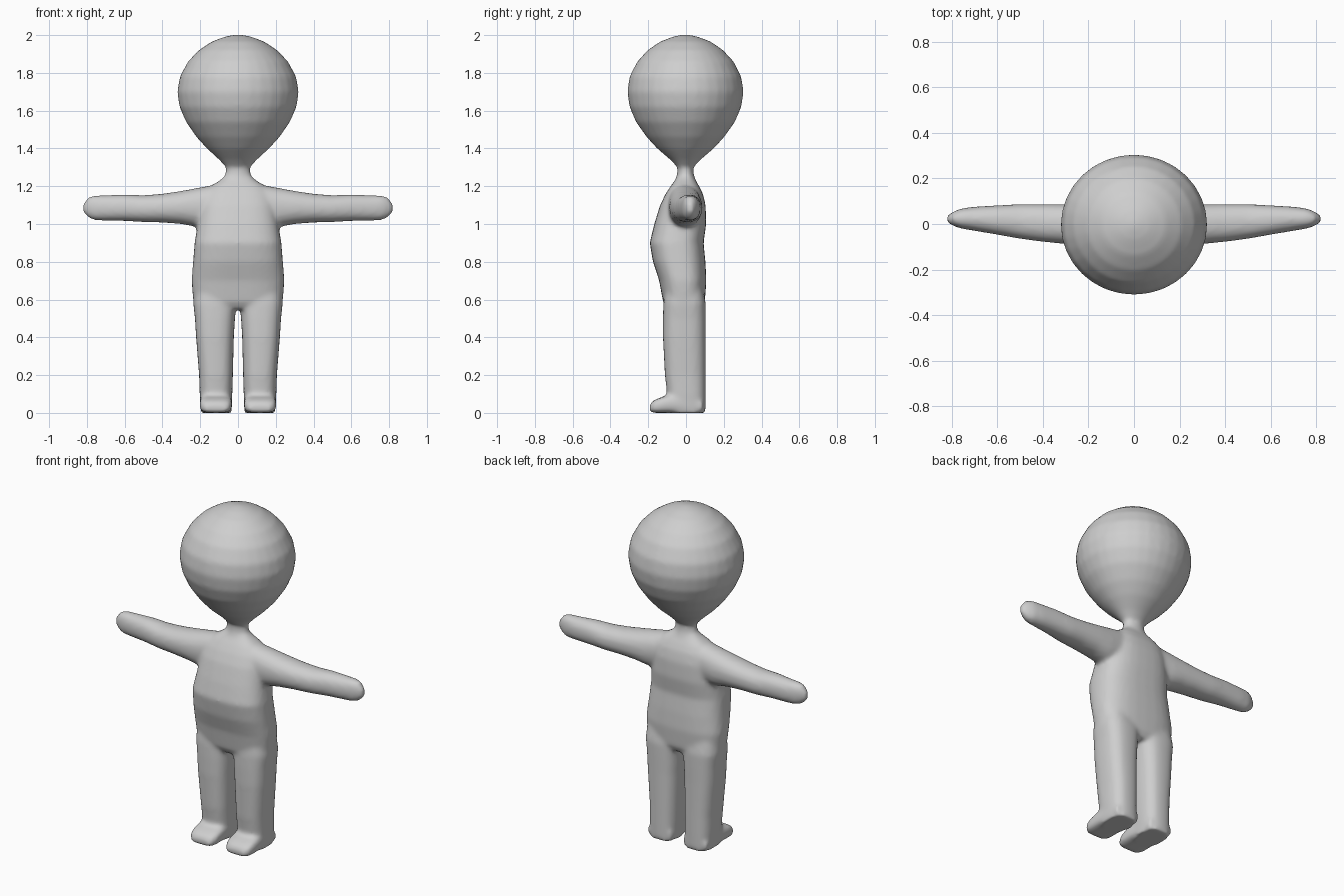
import bpy, bmesh, math

SIDES = 32
bm = bmesh.new()


def loft(axis, sections, power=1.0, mirror=False):
    """Skin rounded rings (position, a_min, a_max, b_min, b_max) along an axis."""
    for sign in ((1, -1) if mirror else (1,)):
        rings = []
        for p, a0, a1, b0, b1 in sections:
            ring = []
            for i in range(SIDES):
                t = 2 * math.pi * i / SIDES
                c, s = math.cos(t), math.sin(t)
                a = (a0 + a1) / 2 + (a1 - a0) / 2 * math.copysign(abs(c) ** power, c)
                b = (b0 + b1) / 2 + (b1 - b0) / 2 * math.copysign(abs(s) ** power, s)
                x, y, z = {"x": (p, a, b), "y": (a, p, b), "z": (a, b, p)}[axis]
                ring.append(bm.verts.new((sign * x, y, z)))
            rings.append(ring)
        for r0, r1 in zip(rings, rings[1:]):
            for i in range(SIDES):
                j = (i + 1) % SIDES
                bm.faces.new((r0[i], r0[j], r1[j], r1[i]))
        bm.faces.new(rings[0])
        bm.faces.new(rings[-1])


# Head tapering down into the thin neck: (height, half width, half depth)
head = [(1.22, .09, .06), (1.26, .068, .045), (1.30, .064, .042), (1.34, .10, .08),
        (1.40, .165, .15), (1.46, .22, .205), (1.54, .275, .262), (1.62, .31, .296),
        (1.70, .322, .308), (1.78, .308, .296), (1.86, .265, .255), (1.92, .208, .2),
        (1.965, .14, .135), (1.99, .075, .07), (2.002, .02, .02)]
loft("z", [(z, -w, w, -d - .003, d - .003) for z, w, d in head])

# Torso with a belly that bulges forward: (height, half width, front, back)
torso = [(.55, .20, -.10, .08), (.59, .237, -.122, .10), (.70, .246, -.142, .108),
         (.80, .238, -.175, .103), (.90, .23, -.192, .093), (1.0, .214, -.168, .107),
         (1.10, .20, -.137, .104), (1.16, .18, -.108, .09), (1.20, .145, -.082, .07),
         (1.235, .09, -.055, .048), (1.26, .065, -.04, .035)]
loft("z", [(z, -w, w, f, b) for z, w, f, b in torso], .75)

# Arms
loft("x", [(.08, -.07, .06, 1.03, 1.19), (.14, -.095, .08, .99, 1.205),
           (.22, -.092, .085, .985, 1.19), (.30, -.088, .087, 1.0, 1.175),
           (.40, -.078, .087, 1.008, 1.16), (.50, -.065, .087, 1.01, 1.152),
           (.60, -.047, .082, 1.016, 1.156), (.70, -.03, .076, 1.018, 1.152),
           (.76, -.02, .068, 1.02, 1.152), (.795, -.007, .053, 1.035, 1.14),
           (.82, .008, .036, 1.06, 1.107)], .9, True)

# Legs
loft("z", [(.0, .035, .196, -.09, .104), (.10, .03, .203, -.10, .104),
           (.20, .027, .206, -.112, .104), (.40, .022, .222, -.122, .104),
           (.50, .016, .228, -.122, .105), (.58, .008, .237, -.12, .105),
           (.66, .01, .23, -.11, .09)], .75, True)

# Feet
loft("y", [(-.192, .06, .175, .003, .045), (-.175, .04, .194, 0, .064),
           (-.14, .032, .203, 0, .08), (-.09, .031, .203, 0, .095),
           (0, .033, .2, 0, .09), (.09, .038, .194, 0, .07)], .55, True)

# Fuse every part into one soft skin
bmesh.ops.recalc_face_normals(bm, faces=bm.faces)
mesh = bpy.data.meshes.new("body")
bm.to_mesh(mesh)
bm.free()
body = bpy.data.objects.new("body", mesh)
bpy.context.collection.objects.link(body)

grey = bpy.data.materials.new("plain grey")
grey.diffuse_color = (.62, .62, .62, 1)
mesh.materials.append(grey)

remesh = body.modifiers.new("fuse", "REMESH")
remesh.mode = "VOXEL"
remesh.voxel_size = .012
remesh.use_smooth_shade = True
soften = body.modifiers.new("soften", "SMOOTH")
soften.factor = .5
soften.iterations = 8
